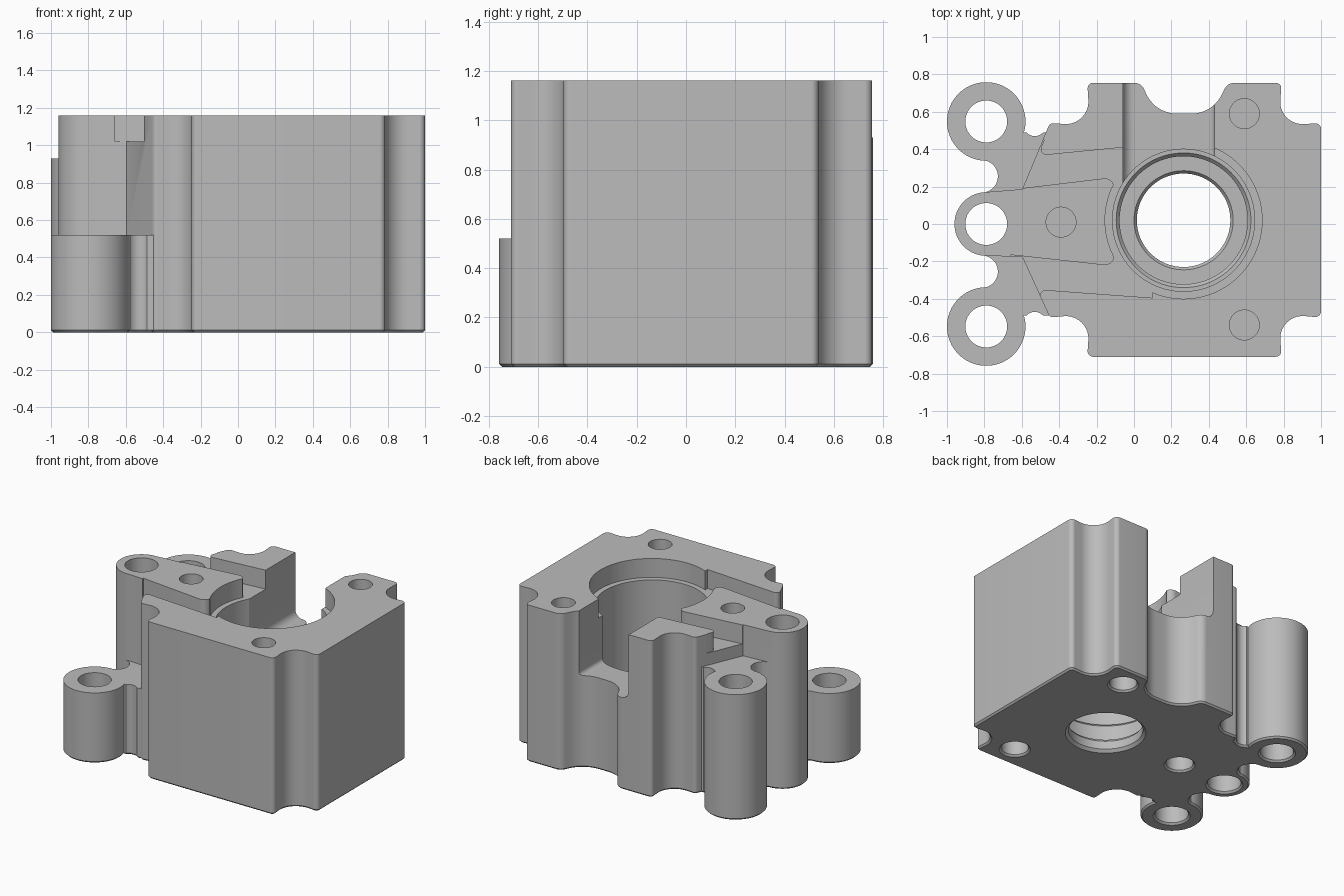
import bpy, bmesh, math
from mathutils import Vector

if "Cube" in bpy.data.objects:
    bpy.data.objects.remove(bpy.data.objects["Cube"], do_unlink=True)

TOP, FLOOR, CH = 1.16, 1.02, 0.012

metal = bpy.data.materials.new("machined grey")
metal.use_nodes = True
metal.diffuse_color = (0.5, 0.5, 0.5, 1)
metal.node_tree.nodes["Principled BSDF"].inputs["Base Color"].default_value = (0.5, 0.5, 0.5, 1)


def fillet(corners, steps=10):
    """Round each (x, y, radius) corner of a closed polygon."""
    out = []
    n = len(corners)
    for i, (x, y, r) in enumerate(corners):
        p = Vector((x, y))
        a = (Vector(corners[i - 1][:2]) - p).normalized()
        b = (Vector(corners[(i + 1) % n][:2]) - p).normalized()
        if r == 0:
            out.append(p)
            continue
        half = a.angle(b) / 2
        centre = p + (a + b).normalized() * (r / math.sin(half))
        start = p + a * (r / math.tan(half)) - centre
        end = p + b * (r / math.tan(half)) - centre
        sweep = start.angle_signed(end)
        for k in range(steps + 1):
            t = -sweep * k / steps
            c, s = math.cos(t), math.sin(t)
            out.append(centre + Vector((start.x * c - start.y * s, start.x * s + start.y * c)))
    return out


def finish(name, bm):
    bmesh.ops.recalc_face_normals(bm, faces=bm.faces[:])
    mesh = bpy.data.meshes.new(name)
    bm.to_mesh(mesh)
    bm.free()
    mesh.materials.append(metal)
    ob = bpy.data.objects.new(name, mesh)
    bpy.context.collection.objects.link(ob)
    return ob


def prism(name, corners, z0, z1, chamfer=False):
    """Upright extrusion of a rounded outline, optionally chamfered below."""
    bm = bmesh.new()
    low = z0 + (CH if chamfer else 0)
    base = bm.faces.new([bm.verts.new((p.x, p.y, low)) for p in fillet(corners)])
    base.normal_update()
    top = bmesh.ops.extrude_face_region(bm, geom=[base])["geom"]
    for v in (g for g in top if isinstance(g, bmesh.types.BMVert)):
        v.co.z = z1
    bmesh.ops.recalc_face_normals(bm, faces=bm.faces[:])
    if chamfer:
        bottom = [f for f in bm.faces if all(abs(v.co.z - low) < 1e-5 for v in f.verts)]
        bmesh.ops.inset_region(bm, faces=bottom, thickness=CH, use_even_offset=True)
        for v in {v for f in bottom for v in f.verts}:
            v.co.z = z0
    return finish(name, bm)


def lathe(name, x, y, profile, segments=64):
    """Solid of revolution about a vertical axis from (radius, z) pairs."""
    bm = bmesh.new()
    rings = [[bm.verts.new((x + r * math.cos(math.tau * k / segments),
                            y + r * math.sin(math.tau * k / segments), z))
              for k in range(segments)] for r, z in profile]
    for a, b in zip(rings, rings[1:]):
        for k in range(segments):
            j = (k + 1) % segments
            bm.faces.new((a[k], a[j], b[j], b[k]))
    bm.faces.new(rings[0])
    bm.faces.new(rings[-1])
    return finish(name, bm)


def combine(target, tool, operation):
    mod = target.modifiers.new("combine", "BOOLEAN")
    mod.operation = operation
    mod.solver = "EXACT"
    mod.object = tool
    bpy.context.view_layer.objects.active = target
    bpy.ops.object.modifier_apply(modifier=mod.name)
    bpy.data.objects.remove(tool, do_unlink=True)


def add(tool):
    combine(body, tool, "UNION")


def cut(tool, target=None):
    combine(target or body, tool, "DIFFERENCE")


# Main block with scalloped corners and a hollow in the back face
body = prism("housing_body", [
    (1.0, 0.54, .03), (0.77, 0.525, .12), (0.79, 0.755, .03),
    (0.50, 0.755, .06), (0.42, 0.59, .18), (0.11, 0.59, .18), (0.04, 0.755, .06),
    (-0.25, 0.755, .03), (-0.235, 0.525, .12), (-0.45, 0.54, .03),
    (-0.60, 0.18, 0), (-0.60, -0.17, 0),
    (-0.45, -0.50, .03), (-0.235, -0.48, .12), (-0.25, -0.71, .03),
    (0.79, -0.71, .03), (0.77, -0.48, .12), (1.0, -0.50, .03)], 0, TOP, True)

# Webs and round mounting lugs, lower at the front than at the back
LUG_X, LUG_Y = -0.79, 0.548
for side, height in ((1, 0.93), (-1, 0.52)):
    web = prism("web", [(-0.80, 0, 0), (-0.80, side * 0.49, 0),
                        (-0.45, side * 0.49, 0), (-0.45, 0, 0)], 0, height, True)
    for x, y, r in ((-0.815, 0.255, 0.087), (-0.53, 0.53, 0.06)):
        cut(lathe("scallop", x, side * y, [(r + CH, -0.01), (r + CH, 0), (r, CH), (r, 2)]), web)
    add(web)
    add(lathe("lug", LUG_X, side * LUG_Y, [(0.21 - CH, 0), (0.21, CH), (0.21, height)]))

# Full-height middle arm
add(prism("arm", [(-0.80, 0.17, 0), (-0.55, 0.19, 0), (-0.55, -0.18, 0), (-0.80, -0.168, 0)],
          0, TOP, True))
add(lathe("arm_lug", LUG_X, 0, [(0.17 - CH, 0), (0.17, CH), (0.17, TOP)]))

# Shallow channels on both sides of the arm
cut(prism("channel_back", [(-0.66, 0.184, 0), (-0.11, 0.25, .05), (-0.10, 0.10, 0), (0.1, 0.10, 0),
                           (0.1, 0.425, 0), (-0.515, 0.365, .03), (-0.48, 0.45, 0),
                           (-0.60, 0.45, 0)], FLOOR, 1.4))
cut(prism("channel_front", [(-0.66, -0.165, 0), (-0.11, -0.225, .05), (-0.10, -0.10, 0),
                            (0.1, -0.10, 0), (0.1, -0.395, 0), (-0.515, -0.35, .03),
                            (-0.48, -0.45, 0), (-0.60, -0.45, 0)], FLOOR, 1.4))

# Stepped bore
cut(lathe("bore", 0.265, 0.02, [
    (0.27, -0.05), (0.27, 0), (0.25, 0.02), (0.25, 0.08), (0.265, 0.1), (0.342, 0.1),
    (0.342, 0.25), (0.36, 0.27), (0.38, 0.27), (0.38, FLOOR), (0.42, FLOOR), (0.42, 1.4)], 96))

# Slot from the bore to the back, rounded along its floor
slot = prism("slot", [(-0.06, 0.68, .06), (0.43, 0.68, .03), (0.43, 1.4, 0), (-0.06, 1.4, 0)], 0, 0.9)
for v in slot.data.vertices:
    x, z, y = v.co
    v.co = (x, y + 0.06, z)
slot.data.flip_normals()
cut(slot)

# Through holes in the lugs
for y in (-LUG_Y, 0, LUG_Y):
    cut(lathe("lug_hole", LUG_X, y, [(0.125, -0.05), (0.125, 0), (0.112, 0.013), (0.112, 1.4)], 48))

# Blind screw holes from above and below
for x, y in ((0.59, 0.59), (0.59, -0.54), (-0.39, 0.01)):
    cut(lathe("screw_hole", x, y, [(0.08, 0.75), (0.08, 1.4)], 40))
    cut(lathe("dowel_hole", x, y, [(0.105, -0.05), (0.105, 0), (0.092, 0.013), (0.092, 0.4)], 40))

bpy.ops.object.select_all(action="DESELECT")
body.select_set(True)
bpy.context.view_layer.objects.active = body
bpy.ops.object.shade_smooth_by_angle(angle=math.radians(30))
